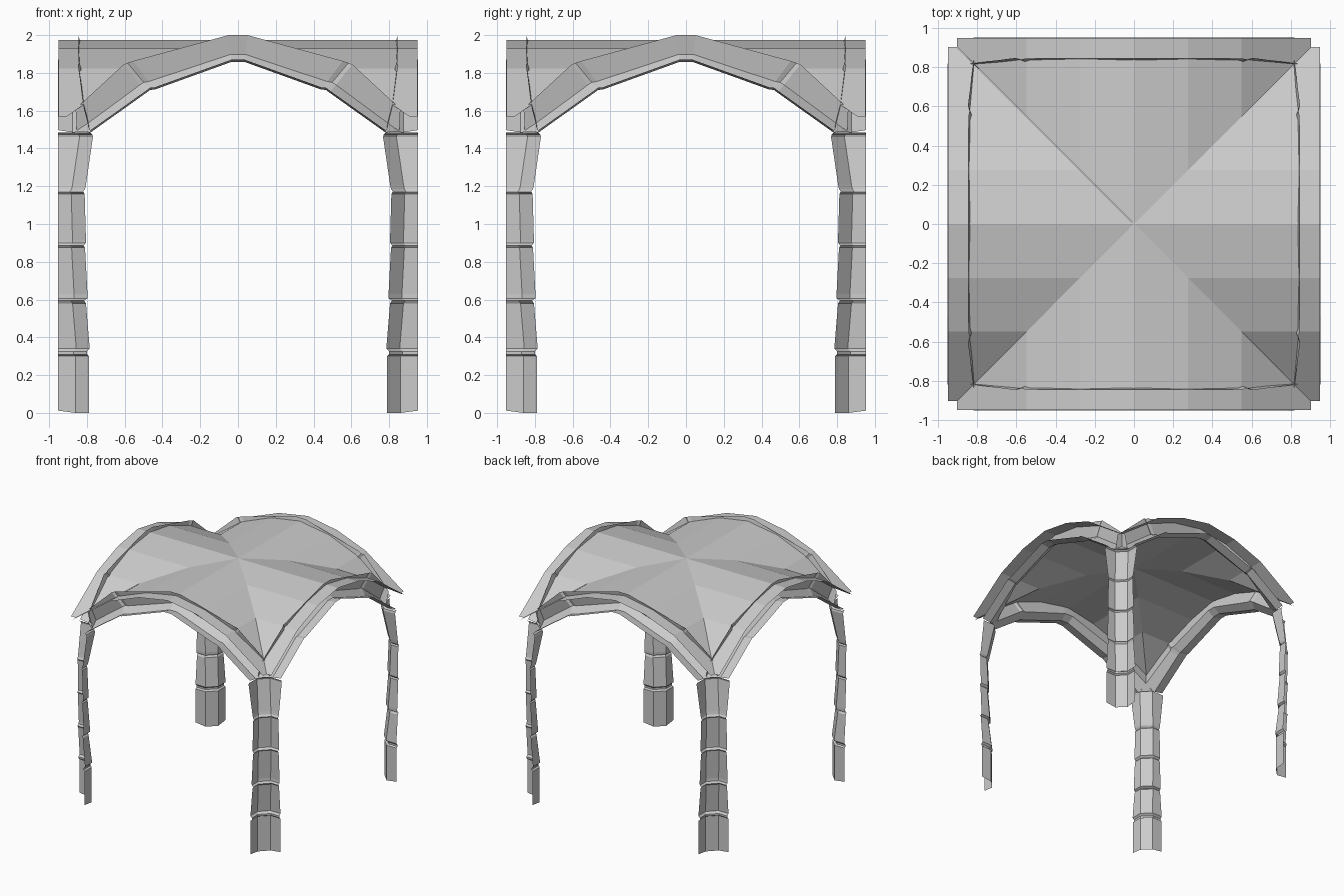
import bpy, math
from mathutils import Matrix

if "Cube" in bpy.data.objects:
    bpy.data.objects.remove(bpy.data.objects["Cube"])


def sheet(name, rows, turn):
    """Loft a surface through rows of points, turned about z."""
    n = len(rows[0])
    verts = [p for r in rows for p in r]
    faces = [(i * n + j, i * n + j + 1, (i + 1) * n + j + 1, (i + 1) * n + j)
             for i in range(len(rows) - 1) for j in range(n - 1)]
    me = bpy.data.meshes.new(name)
    me.from_pydata(verts, [], faces)
    me.transform(Matrix.Rotation(turn * math.pi / 2, 4, 'Z'))
    me.validate()
    ob = bpy.data.objects.new(name, me)
    bpy.context.collection.objects.link(ob)
    return ob


# Column: half-octagon shell, open to the outside; (height, inner face offset)
column_profile = [(0, .788), (.30, .788), (.31, .80), (.325, .80), (.34, .785),
                  (.58, .805), (.595, .815), (.605, .798), (.63, .797), (.875, .81),
                  (.885, .818), (.90, .805), (.915, .805), (1.16, .812),
                  (1.17, .82), (1.185, .81), (1.21, .805), (1.46, .768),
                  (1.475, .772), (1.485, .785)]
OUT = .953


def column_row(z, a):
    b = a + .071
    lift = .012 if z == 0 else 0
    return [(OUT, -a, z + lift), (b, -a, z), (a, -b, z), (a, -OUT, z + lift)]


# Arch stations: bottom x, z / top x, z / inner face y
arch_half = [(.78, 1.485, .86, 1.61, .815),
             (.485, 1.695, .605, 1.845, .848),
             (.465, 1.71, .585, 1.853, .838),
             (.44, 1.712, .555, 1.863, .845),
             (.035, 1.858, .05, 2.0, .845)]


def arch_row(bx, bz, tx, tz, y):
    f = .28
    cx, cz = bx + (tx - bx) * f, bz + (tz - bz) * f
    return [(bx, -OUT, bz + .012), (bx, -.875, bz), (cx, -y + .025, cz), (tx, -y, tz)]


arch_rows = [arch_row(*s) for s in arch_half]
# spring the chamfer from the column's inner corner
arch_rows[0][2] = (.853, -.785, 1.49)
arch_rows += [[(-x, y, z) for x, y, z in r] for r in reversed(arch_rows)]

# Vault panel: barrel section cut back along the groins
half = [(.905, 1.57), (.55, 1.822), (.275, 1.928), (0, 1.975)]
vault = half + [(-x, z) for x, z in reversed(half[:-1])]
vault_rows = [[(x, -.95, z), (x, -abs(x), z)] for x, z in vault]

for k, side in enumerate(("front", "right", "back", "left")):
    sheet(side + "_column", [column_row(z, a) for z, a in column_profile], k)
    sheet(side + "_arch", arch_rows, k)
    sheet(side + "_vault_panel", vault_rows, k)
